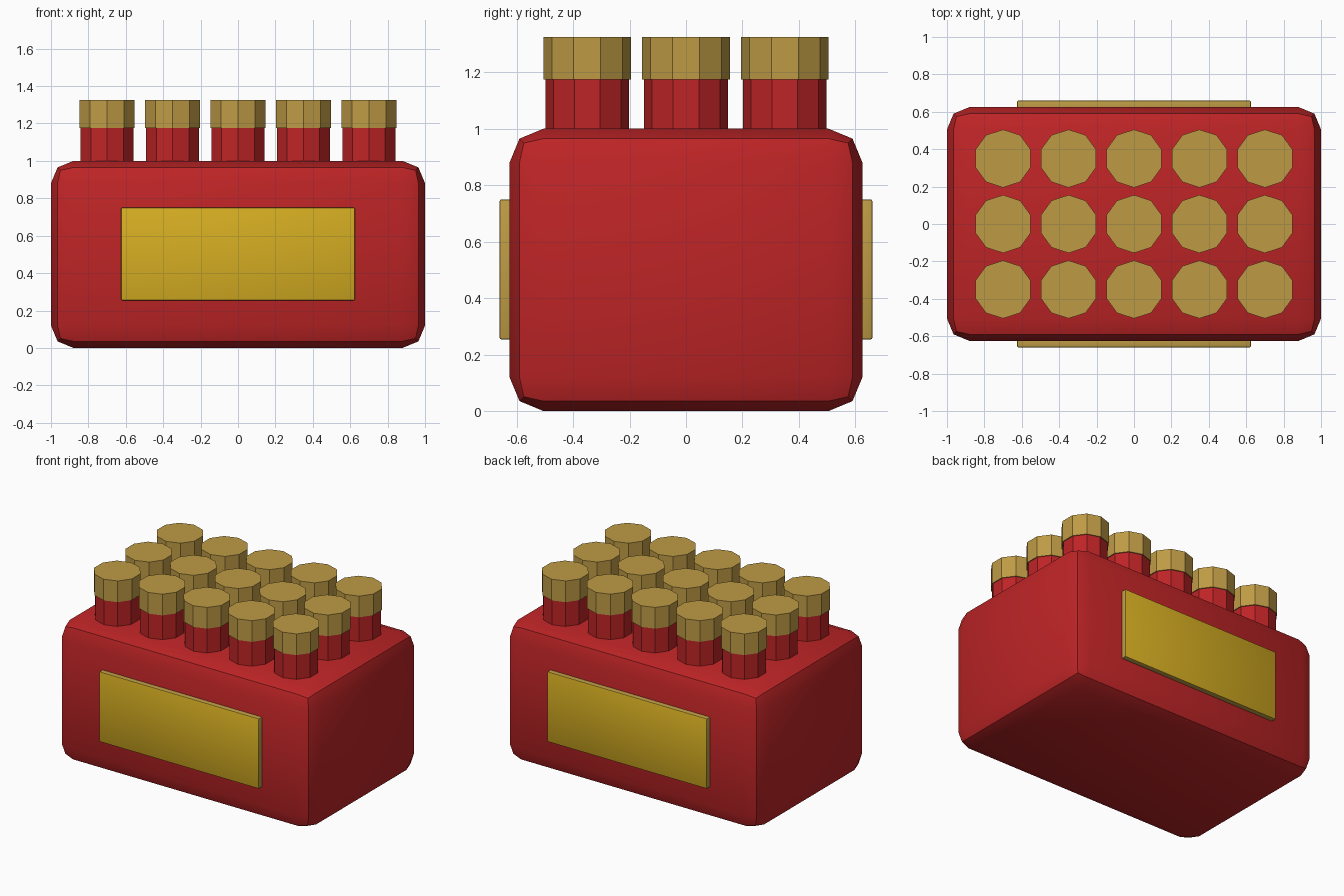
import bpy
import math

cube = bpy.data.objects.get("Cube")
if cube:
    bpy.data.objects.remove(cube, do_unlink=True)


def material(name, rgb):
    """Flat material from an sRGB colour."""
    linear = [((c / 255 + 0.055) / 1.055) ** 2.4 for c in rgb] + [1]
    mat = bpy.data.materials.new(name)
    mat.use_nodes = True
    mat.diffuse_color = linear
    mat.node_tree.nodes["Principled BSDF"].inputs["Base Color"].default_value = linear
    return mat


red = material("red", (190, 36, 38))
gold = material("dull_gold", (190, 155, 69))
yellow = material("yellow", (214, 174, 34))


def rounded_box(name, size, location, bevel, mats):
    """Box with two-step bevelled edges and soft faces."""
    bpy.ops.mesh.primitive_cube_add(size=1, location=location)
    obj = bpy.context.object
    obj.name = name
    obj.scale = size
    bpy.ops.object.transform_apply(location=False, rotation=False, scale=True)
    for mat in mats:
        obj.data.materials.append(mat)
    mod = obj.modifiers.new("Bevel", "BEVEL")
    mod.width = bevel
    mod.segments = 2
    bpy.ops.object.modifier_apply(modifier=mod.name)
    bpy.ops.object.shade_smooth_by_angle(angle=math.radians(30))
    return obj


def decagon(name, radius, bottom, top, x, y, mat):
    """Flat-sided ten-sided cylinder."""
    bpy.ops.mesh.primitive_cylinder_add(vertices=10, radius=radius, depth=top - bottom,
                                        location=(x, y, (bottom + top) / 2))
    obj = bpy.context.object
    obj.name = name
    obj.data.materials.append(mat)


# Body
rounded_box("body", (2, 1.25, 1), (0, 0, 0.5), 0.12, [red])

# Front and back plates, yellow on the outer face and gold on the rim
for name, side in (("front_plate", -1), ("back_plate", 1)):
    plate = rounded_box(name, (1.25, 0.06, 0.496), (0, side * 0.63, 0.502), 0.006, [gold, yellow])
    for face in plate.data.polygons:
        if face.normal.y * side > 0.9:
            face.material_index = 1

# Grid of capped tubes
for row in range(3):
    for col in range(5):
        x, y = (col - 2) * 0.35, (row - 1) * 0.35
        label = f"{row + 1}_{col + 1}"
        decagon(f"tube_{label}", 0.148, 0.95, 1.18, x, y, red)
        decagon(f"cap_{label}", 0.155, 1.175, 1.325, x, y, gold)
